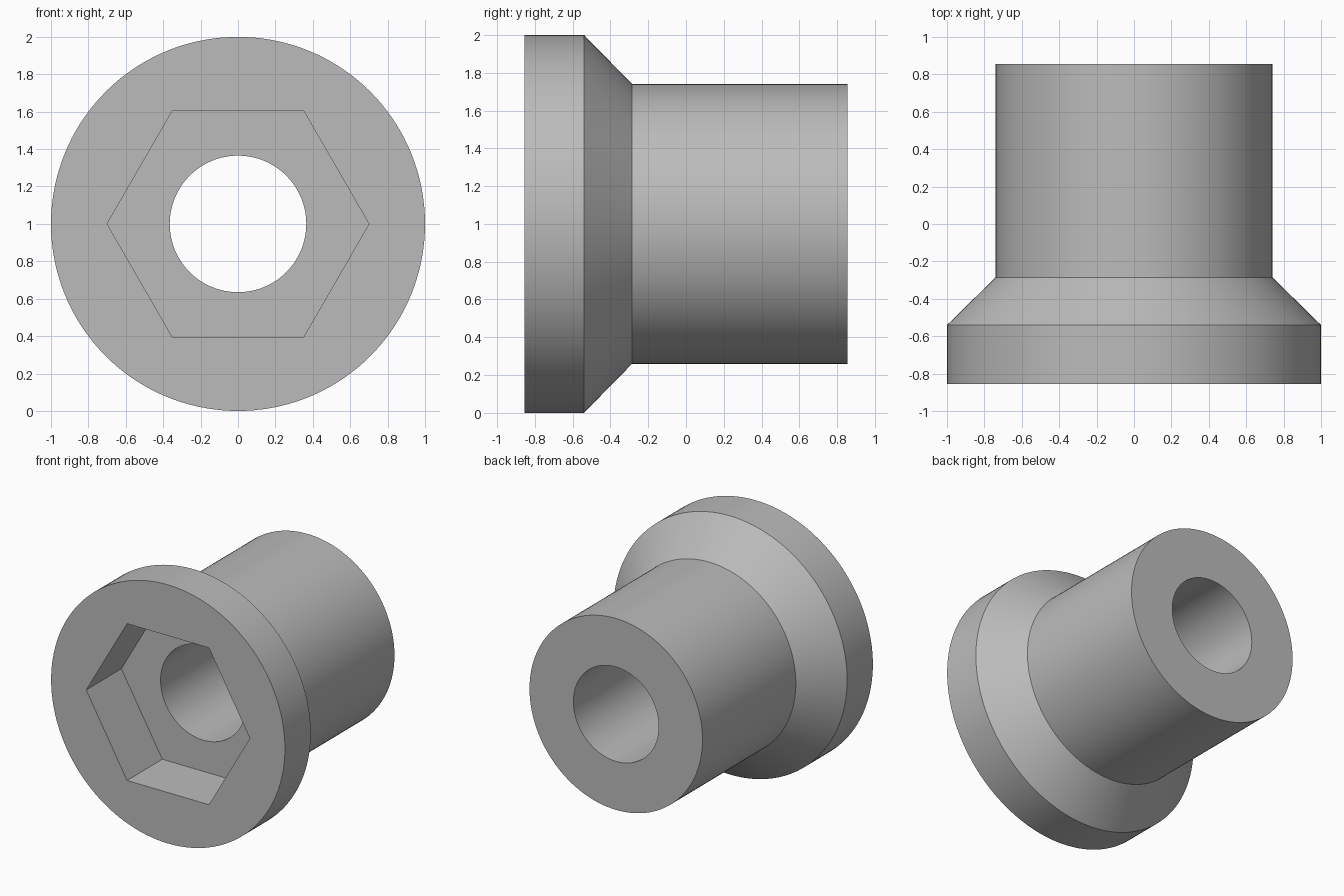
import bpy
import bmesh
from math import cos, sin, pi, radians

if "Cube" in bpy.data.objects:
    bpy.data.objects.remove(bpy.data.objects["Cube"], do_unlink=True)

SEGMENTS = 144
HEX_CORNER = 0.70


def circle(radius):
    return lambda a: radius


def hexagon(corner):
    # Radius of a hexagon with corners on the x axis, at angle a
    return lambda a: corner * cos(pi / 6) / cos(a % (pi / 3) - pi / 6)


# Closed cross-section around the y axis: (outline, y)
sections = [
    (circle(1.0), -0.855),           # flange front rim
    (circle(1.0), -0.54),            # flange back rim
    (circle(0.74), -0.285),          # foot of the chamfer
    (circle(0.74), 0.855),           # shank end
    (circle(0.365), 0.855),          # bore, back
    (circle(0.365), -0.425),         # bore, socket floor
    (hexagon(HEX_CORNER), -0.425),   # socket floor edge
    (hexagon(HEX_CORNER), -0.855),   # socket mouth
]

bm = bmesh.new()
rings = []
for outline, y in sections:
    ring = []
    for i in range(SEGMENTS):
        a = 2 * pi * i / SEGMENTS
        r = outline(a)
        ring.append(bm.verts.new((r * cos(a), y, 1 + r * sin(a))))
    rings.append(ring)

for k, ring in enumerate(rings):
    following = rings[(k + 1) % len(rings)]
    for i in range(SEGMENTS):
        j = (i + 1) % SEGMENTS
        bm.faces.new((ring[i], ring[j], following[j], following[i]))
bmesh.ops.recalc_face_normals(bm, faces=bm.faces)

mesh = bpy.data.meshes.new("flanged_bushing")
bm.to_mesh(mesh)
bm.free()

# Plain grey metal
grey = bpy.data.materials.new("grey")
grey.use_nodes = True
color = (0.5, 0.5, 0.5, 1)
grey.diffuse_color = color
grey.node_tree.nodes["Principled BSDF"].inputs["Base Color"].default_value = color
mesh.materials.append(grey)

bushing = bpy.data.objects.new("flanged_bushing", mesh)
bpy.context.collection.objects.link(bushing)
bpy.ops.object.select_all(action="DESELECT")
bushing.select_set(True)
bpy.context.view_layer.objects.active = bushing
bpy.ops.object.shade_smooth_by_angle(angle=radians(30))
